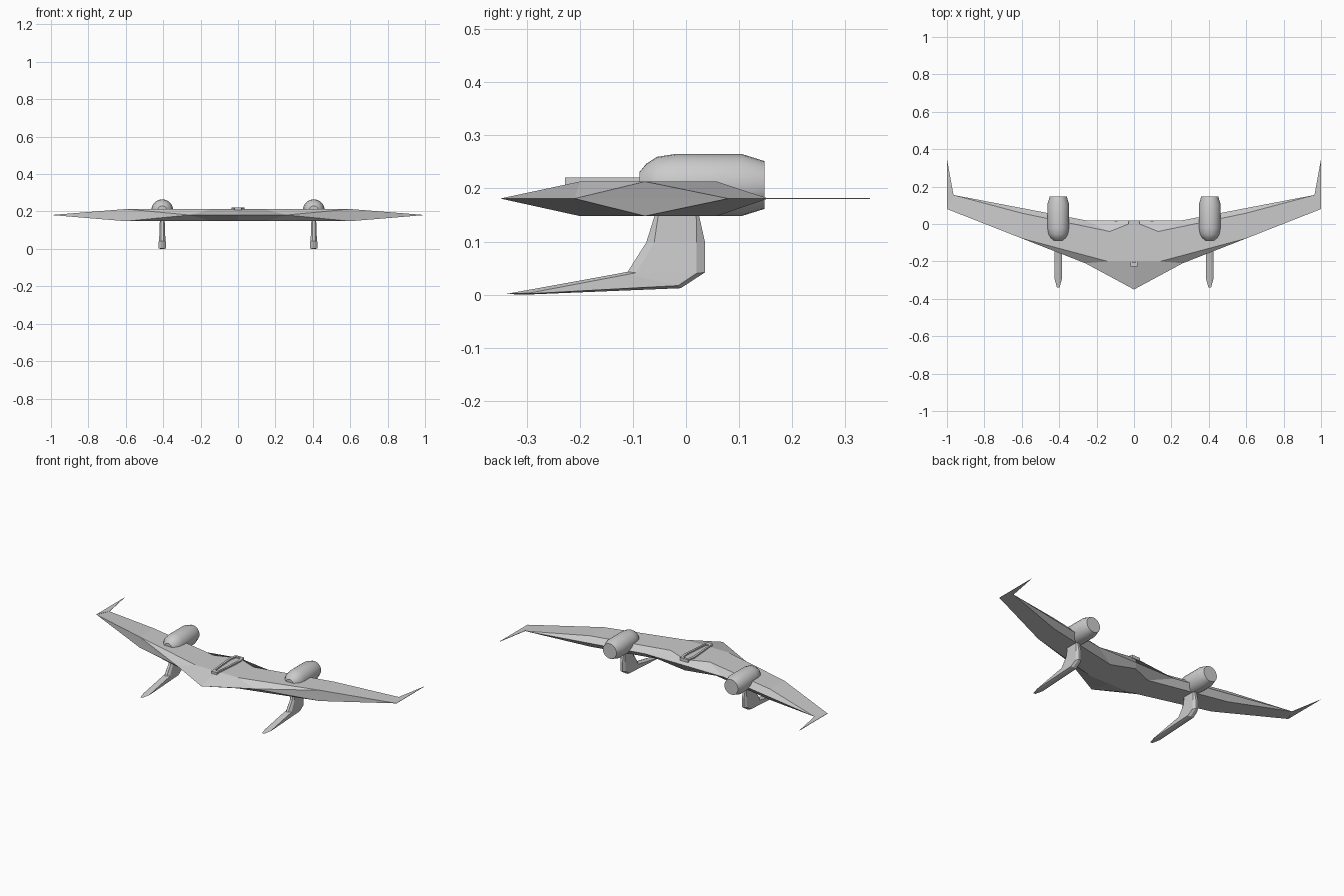
import bpy, bmesh, math

if "Cube" in bpy.data.objects:
    bpy.data.objects.remove(bpy.data.objects["Cube"])


def make(name, verts, faces, mirror=True, smooth=False):
    me = bpy.data.meshes.new(name)
    me.from_pydata(verts, [], faces)
    bm = bmesh.new()
    bm.from_mesh(me)
    bmesh.ops.recalc_face_normals(bm, faces=bm.faces)
    bm.to_mesh(me)
    bm.free()
    ob = bpy.data.objects.new(name, me)
    bpy.context.collection.objects.link(ob)
    if mirror:
        m = ob.modifiers.new("Mirror", 'MIRROR')
        m.use_clip = True
        m.merge_threshold = 0.0005
    if smooth:
        bpy.ops.object.select_all(action='DESELECT')
        ob.select_set(True)
        bpy.context.view_layer.objects.active = ob
        bpy.ops.object.shade_smooth_by_angle(angle=math.radians(25))
    return ob


def loft(rings):
    """Vertices and faces of a capped tube through equal-sized rings."""
    n = len(rings[0])
    verts = [p for r in rings for p in r]
    faces = [(k * n + i, k * n + (i + 1) % n, (k + 1) * n + (i + 1) % n, (k + 1) * n + i)
             for k in range(len(rings) - 1) for i in range(n)]
    faces += [tuple(range(n)), tuple(range(len(verts) - n, len(verts)))]
    return verts, faces


# Wing: a mid-height outline plus a flat deck above and a matching belly below
MID = 0.181
outline = [(0, -.35), (.26, -.21), (1, .08), (.965, .155), (.26, .02), (0, .02)]
deck = [(0, -.2), (.14, -.2), (.6, -.077), (.6, .058), (.13, -.04), (0, .012)]
verts = [(x, y, MID) for x, y in outline]
faces = []
for z in (.213, .148):
    o = len(verts)
    verts += [(x, y, z) for x, y in deck]
    a, b, c, d, e, f = range(o, o + 6)
    faces += [(0, 1, b, a), (1, c, b), (1, 2, c), (2, 3, d, c),
              (3, 4, e, d), (4, 5, f, e), (a, b, e, f), (b, c, d, e)]
make("wing", verts, faces)

# Swept-back wingtip blade
tip = [(1, .08), (1, .347), (.965, .155)]
make("wingtip_blade", *loft([[(x, y, MID + s) for x, y in tip] for s in (-.001, .001)]))

# Engine pods
PX, PZ, SEG = .405, .2065, 24
profile = [(-.088, .024), (-.075, .040), (-.055, .053), (-.02, .0585), (.105, .0585), (.148, .045)]
rings = [[(PX + r * math.cos(2 * math.pi * i / SEG), y, PZ + r * math.sin(2 * math.pi * i / SEG))
          for i in range(SEG)] for y, r in profile]
make("engine_pod", *loft(rings), smooth=True)

# Landing skids: chamfered sections (front edge, front side, back side, back edge, half width)
sections = [
    ((-.054, .165), (-.050, .165), (.019, .165), (.021, .165), .013),
    ((-.075, .098), (-.060, .098), (.020, .098), (.036, .098), .014),
    ((-.110, .043), (-.094, .041), (.020, .040), (.036, .042), .018),
    ((-.125, .040), (-.110, .038), (-.015, .017), (-.010, .012), .019),
    ((-.340, .001), (-.295, .003), (-.290, .002), (-.300, .000), .019),
]
rings = []
for F, f, b, B, w in sections:
    half = [(F, .007), (f, w), (b, w), (B, .007)]
    rings.append([(PX + s, *p) for p, s in half] + [(PX - s, *p) for p, s in reversed(half)])
make("landing_skid", *loft(rings))

# Central spine frame: an open elongated ring
outer = [(.018, -.228), (.028, -.13), (.036, -.03), (.027, .018)]
inner = [(.009, -.205), (.016, -.13), (.022, -.035), (.015, .004)]


def loop(pts, z):
    return [(x, y, z) for x, y in pts] + [(-x, y, z) for x, y in reversed(pts)]


rings = [loop(outer, .203), loop(outer, .221), loop(inner, .221), loop(inner, .203)]
verts, faces = loft(rings + [rings[0]])
frame = make("spine_frame", verts, faces[:-2], mirror=False)
bm = bmesh.new()
bm.from_mesh(frame.data)
bmesh.ops.remove_doubles(bm, verts=bm.verts, dist=1e-5)
bmesh.ops.recalc_face_normals(bm, faces=bm.faces)
bm.to_mesh(frame.data)
bm.free()
